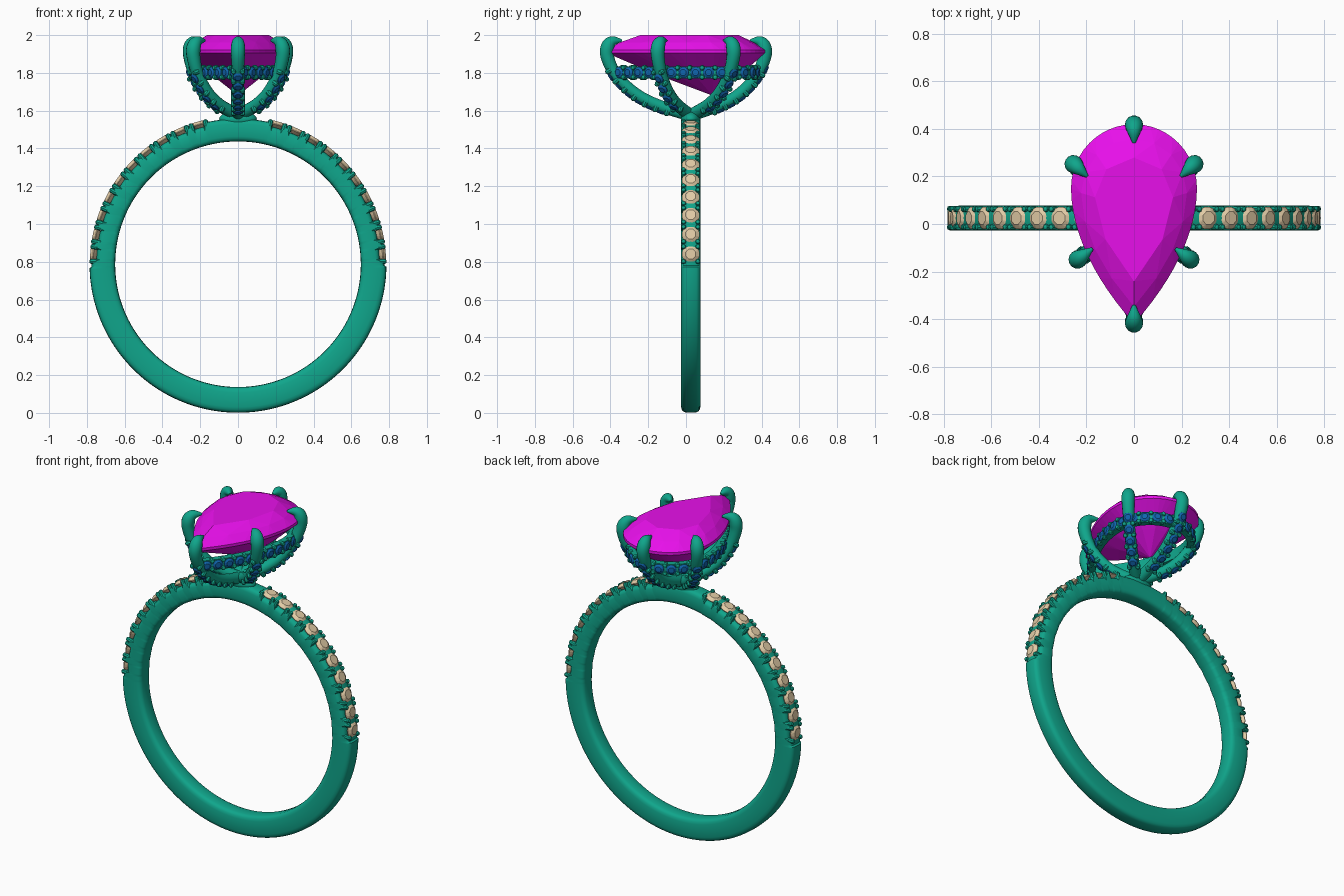
import bpy, bmesh
from math import sin, cos, pi, radians, degrees, atan2, copysign
from mathutils import Vector as V

if "Cube" in bpy.data.objects:
    bpy.data.objects.remove(bpy.data.objects["Cube"])

CZ, YC, RI, RO = 0.787, 0.025, 0.65, 0.786   # band centre height, band y, inner/outer radius
FIRST, STEP, COUNT = 4.0, 7.8, 10            # shank stone angles in degrees


def material(name, rgb):
    m = bpy.data.materials.new(name)
    m.diffuse_color = (*rgb, 1)
    m.use_nodes = True
    m.node_tree.nodes["Principled BSDF"].inputs["Base Color"].default_value = m.diffuse_color
    return m


METAL = material("teal_metal", (0.005, 0.38, 0.26))
PINK = material("magenta_gem", (0.80, 0.005, 0.82))
BLUE = material("blue_gem", (0.005, 0.13, 0.42))
TAN = material("cream_gem", (0.76, 0.60, 0.38))


def finish(bm, name, mat, smooth=True):
    bmesh.ops.recalc_face_normals(bm, faces=bm.faces)
    me = bpy.data.meshes.new(name)
    bm.to_mesh(me)
    bm.free()
    me.materials.append(mat)
    ob = bpy.data.objects.new(name, me)
    bpy.context.collection.objects.link(ob)
    if smooth:
        bpy.ops.object.select_all(action='DESELECT')
        ob.select_set(True)
        bpy.context.view_layer.objects.active = ob
        bpy.ops.object.shade_smooth_by_angle(angle=radians(40))


def loft(bm, rings, closed=False):
    vs = [[bm.verts.new(p) for p in r] for r in rings]
    n = len(vs[0])
    pairs = list(zip(vs, vs[1:])) + ([(vs[-1], vs[0])] if closed else [])
    for a, b in pairs:
        for i in range(n):
            j = (i + 1) % n
            bm.faces.new((a[i], a[j], b[j], b[i]))
    if not closed:
        bm.faces.new(vs[0])
        bm.faces.new(vs[-1])


def tube(bm, pts, radii, side, n=12):
    rings = []
    for k, p in enumerate(pts):
        t = (pts[min(k + 1, len(pts) - 1)] - pts[max(k - 1, 0)]).normalized()
        up = side.cross(t)
        rings.append([p + (side * cos(2 * pi * i / n) + up * sin(2 * pi * i / n)) * radii[k]
                      for i in range(n)])
    loft(bm, rings)


def bead(bm, p, axis, r, h):
    # small round-topped grain standing on p
    tube(bm, [p, p + axis * (h - r * 0.8), p + axis * (h - r * 0.25), p + axis * h],
         [r, r, r * 0.75, r * 0.2], axis.orthogonal().normalized(), 8)


def hull(bm, pts):
    bmesh.ops.convex_hull(bm, input=[bm.verts.new(p) for p in pts])


def brilliant(bm, p, axis, r):
    # small round cut stone
    q = axis.to_track_quat('Z', 'Y')
    pts = [V((0, 0, -0.7 * r))]
    for n, s, z in ((8, 0.6, 0.34), (16, 1, 0.04), (16, 1, -0.04)):
        pts += [V((s * r * cos(2 * pi * (i + .5) / n), s * r * sin(2 * pi * (i + .5) / n), z * r))
                for i in range(n)]
    hull(bm, [p + q @ v for v in pts])


def pear(n, s=1.0, z=0.0, yc=0.0):
    # pear outline, round end at +y and point at -y
    pts = []
    for i in range(n):
        a = 2 * pi * i / n - pi / 2
        if sin(a) >= 0:
            x, y = 0.265 * cos(a), 0.15 + 0.27 * sin(a)
        else:
            u = 1 - abs(((a + pi / 2 + pi) % (2 * pi)) - pi) / (pi / 2)
            x, y = copysign(0.265 * (1 - u ** 1.9), cos(a)), 0.15 - 0.57 * u
        pts.append(V((x * s, yc + (y - yc) * s, z)))
    return pts


def smooth_path(keys, sub=6):
    # Catmull-Rom through (offset, height, radius) keys
    k = [keys[0]] + keys + [keys[-1]]
    out = []
    for a, b, c, d in zip(k, k[1:], k[2:], k[3:]):
        for i in range(sub):
            t = i / sub
            out.append(0.5 * (2 * b + (c - a) * t + (2 * a - 5 * b + 4 * c - d) * t * t
                              + (3 * b - a - 3 * c + d) * t ** 3))
    return out + [keys[-1]]


def resample(pts, step):
    out, acc = [], 0.0
    for a, b in zip(pts, pts[1:]):
        L = (b - a).length
        while acc <= L:
            out.append((a.lerp(b, acc / L), (b - a).normalized()))
            acc += step
        acc -= L
    return out


# Band: round hoop with scalloped seats over the upper half
def outer_radius(a):
    ang = degrees(atan2(sin(a), abs(cos(a))))
    if ang < -1:
        return RO
    if ang > FIRST + STEP * (COUNT - .5):
        return 0.77
    d = abs((ang - FIRST + STEP / 2) % STEP - STEP / 2)
    return 0.75 if d < 2.3 else 0.776


def polar(a, r, y=0.0):
    return V((r * cos(a), YC + y, CZ + r * sin(a)))


bm = bmesh.new()
rings = []
for k in range(720):
    a = 2 * pi * k / 720
    ro = outer_radius(a)
    mid, half = (ro + RI) / 2, (ro - RI) / 2
    ring = []
    for i in range(20):
        c, s = cos(2 * pi * i / 20), sin(2 * pi * i / 20)
        ring.append(polar(a, mid + half * copysign(abs(c) ** 0.5, c),
                          0.0525 * copysign(abs(s) ** 0.5, s)))
    rings.append(ring)
loft(bm, rings, True)
finish(bm, "band", METAL)

# Band stones and the four grains holding each one
stones, grains = bmesh.new(), bmesh.new()
for k in range(COUNT):
    for mirror in (False, True):
        deg = FIRST + STEP * k
        if mirror:
            deg = 180 - deg
        a = radians(deg)
        brilliant(stones, polar(a, 0.768), V((cos(a), 0, sin(a))), 0.048)
        for da in (-2.9, 2.9):
            b = radians(deg + da)
            for y in (-0.038, 0.038):
                bead(grains, polar(b, 0.735, y), V((cos(b), 0, sin(b))), 0.0135, 0.052)
finish(stones, "band_stones", TAN, False)
finish(grains, "band_grains", METAL)

# Centre stone: pear cut
bm = bmesh.new()
hull(bm, pear(8, 0.62, 2.0, 0.05) + pear(16, 0.84, 1.962, 0.03) + pear(48, 1, 1.922)
     + pear(48, 1, 1.905) + pear(12, 0.5, 1.785, 0.14) + [V((0, 0.14, 1.68))])
finish(bm, "pear_gem", PINK, False)

# Claws: six curved prongs, with stones on their outer faces
claws, grains, stones = bmesh.new(), bmesh.new(), bmesh.new()
base = V((0, YC, 0))
tops = [V((0, 0.415, 0)), V((0, -0.415, 0))]
for sx in (-1, 1):
    tops += [V((sx * 0.252, 0.25, 0)), V((sx * 0.235, -0.148, 0))]
for top in tops:
    d = (top - base).normalized()
    R = (top - base).length
    side = d.cross(V((0, 0, 1)))
    keys = [V((0, 1.575, .034)), V((R * .4, 1.63, .032)), V((R * .68, 1.695, .032)),
            V((R * .9, 1.79, .032)), V((R, 1.88, .036)), V((R, 1.935, .038)),
            V((R - .025, 1.967, .029)), V((R - .075, 1.972, .006))]
    path = smooth_path(keys)
    pts = [base + d * k.x + V((0, 0, k.y)) for k in path]
    tube(claws, pts, [k.z for k in path], side, 14)
    for k, (p, t) in enumerate(resample(pts, 0.031)):
        if (p - base).dot(d) < 0.1 or p.z > 1.83:
            continue
        out = t.cross(side)
        if out.dot(d - V((0, 0, 1))) < 0:
            out = -out
        if k % 2:
            brilliant(stones, p + out * 0.029, out, 0.028)
        else:
            for s in (-1, 1):
                bead(grains, p + out * 0.01 + side * s * 0.024, out, 0.014, 0.031)
finish(claws, "claws", METAL)

# Gallery rail: pear shaped hoop under the stone, studded all round
outline = pear(96, 0.88, 1.802)
rings, n = [], len(outline)
for i, p in enumerate(outline):
    o = (outline[(i + 1) % n] - outline[i - 1]).normalized().cross(V((0, 0, 1)))
    rings.append([p + o * u + V((0, 0, w)) for u, w in
                  ((.016, -.032), (.016, .032), (-.022, .032), (-.022, -.032))])
bm = bmesh.new()
loft(bm, rings, True)
finish(bm, "gallery_rail", METAL)
for k, (p, t) in enumerate(resample(outline + outline[:1], 0.0325)):
    o = t.cross(V((0, 0, 1)))
    if k % 2:
        brilliant(stones, p + o * 0.017, o, 0.029)
    else:
        for s in (-1, 1):
            bead(grains, p + V((0, 0, s * 0.025)), o, 0.0145, 0.028)
finish(stones, "head_stones", BLUE, False)
finish(grains, "head_grains", METAL)

# Collar joining the claws to the band
bm = bmesh.new()
bmesh.ops.create_uvsphere(bm, u_segments=24, v_segments=12, radius=1)
for v in bm.verts:
    v.co = V((v.co.x * 0.1, YC + v.co.y * 0.052, 1.555 + v.co.z * 0.045))
finish(bm, "collar", METAL)
